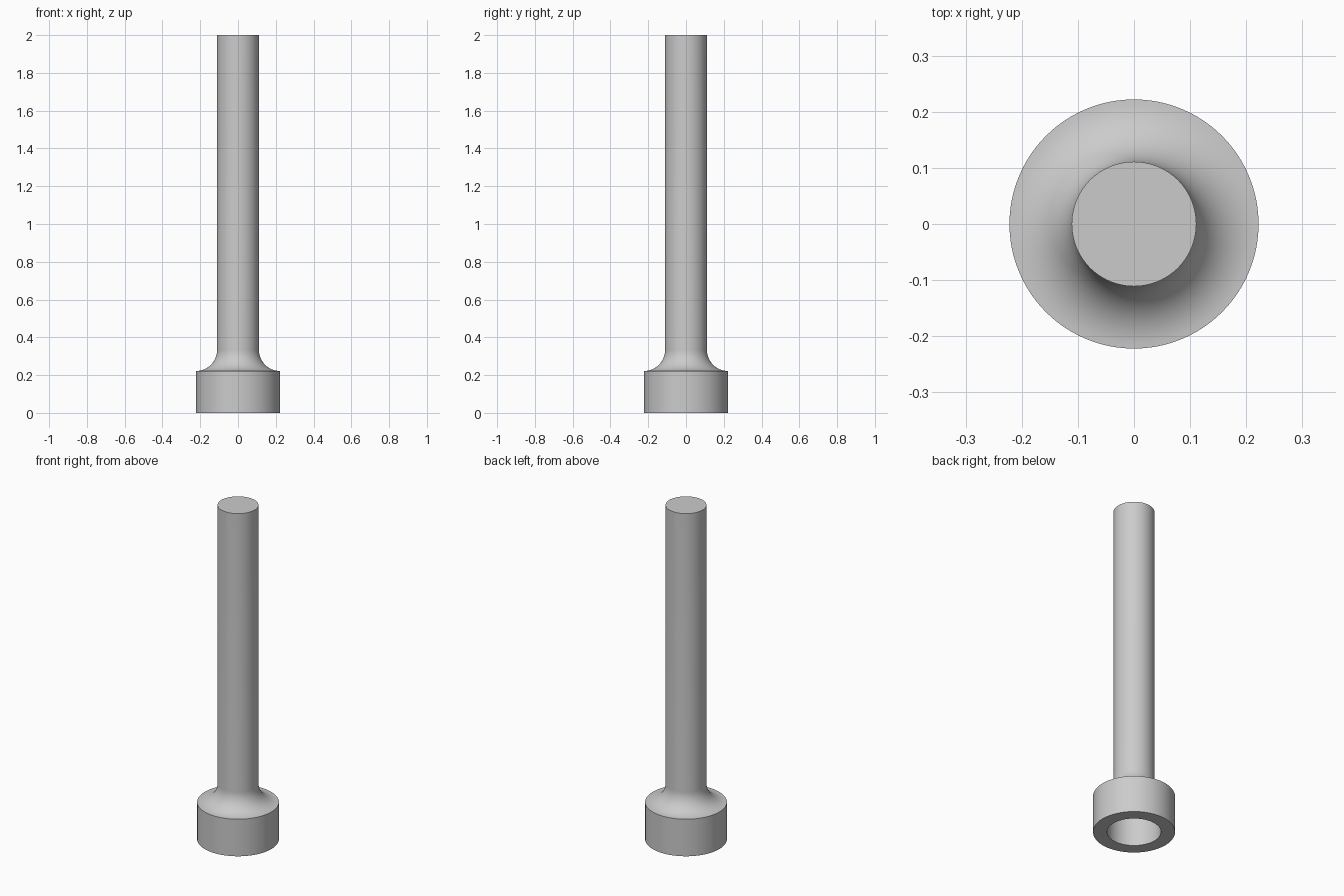
import bpy, bmesh
from math import sin, cos, pi, radians
from mathutils import Vector

cube = bpy.data.objects.get("Cube")
if cube:
    bpy.data.objects.remove(cube, do_unlink=True)

SEGMENTS = 96
SHAFT_R, HEAD_R, SOCKET_R = 0.111, 0.222, 0.146
HEAD_H, SOCKET_DEPTH, TOTAL_H = 0.222, 0.222, 2.0
FILLET_R = HEAD_R - SHAFT_R

# Plain grey metal
grey = bpy.data.materials.new("grey metal")
grey.use_nodes = True
colour = (0.6, 0.6, 0.6, 1)
grey.diffuse_color = colour
grey.node_tree.nodes["Principled BSDF"].inputs["Base Color"].default_value = colour

# Half section: blind socket, collar, concave fillet, shaft
profile = [(0, SOCKET_DEPTH), (SOCKET_R, SOCKET_DEPTH), (SOCKET_R, 0), (HEAD_R, 0)]
STEPS = 16
for i in range(STEPS + 1):
    a = pi / 2 * i / STEPS
    profile.append((HEAD_R - FILLET_R * sin(a), HEAD_H + FILLET_R * (1 - cos(a))))
profile += [(SHAFT_R, TOTAL_H), (0, TOTAL_H)]

# Turn the section about the vertical axis
bm = bmesh.new()
verts = [bm.verts.new((r, 0, z)) for r, z in profile]
edges = [bm.edges.new(pair) for pair in zip(verts, verts[1:])]
bmesh.ops.spin(bm, geom=verts + edges, cent=Vector(), axis=Vector((0, 0, 1)),
               angle=2 * pi, steps=SEGMENTS, use_merge=True)
bmesh.ops.remove_doubles(bm, verts=bm.verts, dist=0.0001)
bmesh.ops.recalc_face_normals(bm, faces=bm.faces)
mesh = bpy.data.meshes.new("socketed_pin")
bm.to_mesh(mesh)
bm.free()

pin = bpy.data.objects.new("socketed_pin", mesh)
mesh.materials.append(grey)
bpy.context.collection.objects.link(pin)
bpy.ops.object.select_all(action="DESELECT")
pin.select_set(True)
bpy.context.view_layer.objects.active = pin
bpy.ops.object.shade_smooth_by_angle(angle=radians(30))
